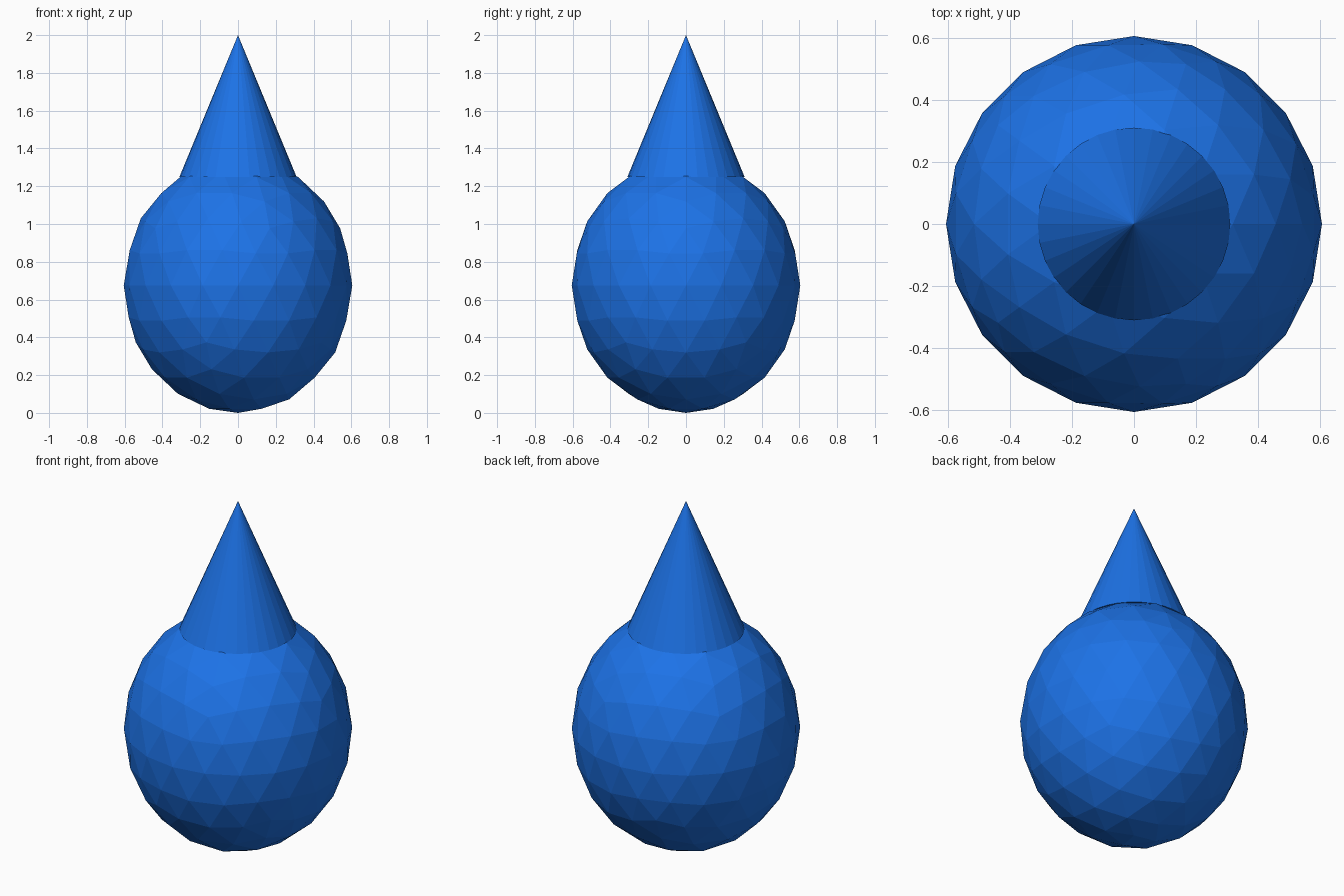
import bpy

if "Cube" in bpy.data.objects:
    bpy.data.objects.remove(bpy.data.objects["Cube"])

blue = bpy.data.materials.new("blue")
blue.diffuse_color = (0.012, 0.17, 0.8, 1)
blue.use_nodes = True
blue.node_tree.nodes["Principled BSDF"].inputs["Base Color"].default_value = blue.diffuse_color

# Faceted egg-shaped body
bpy.ops.mesh.primitive_ico_sphere_add(subdivisions=3, radius=1, location=(0, 0, 0.675))
body = bpy.context.object
body.name = "body"
body.scale = (0.605, 0.605, 0.675)

# Pointed tip resting on the body
bpy.ops.mesh.primitive_cone_add(vertices=32, radius1=0.31, depth=0.75, location=(0, 0, 1.625))
tip = bpy.context.object
tip.name = "pointed_tip"

for part in (body, tip):
    part.data.materials.append(blue)
